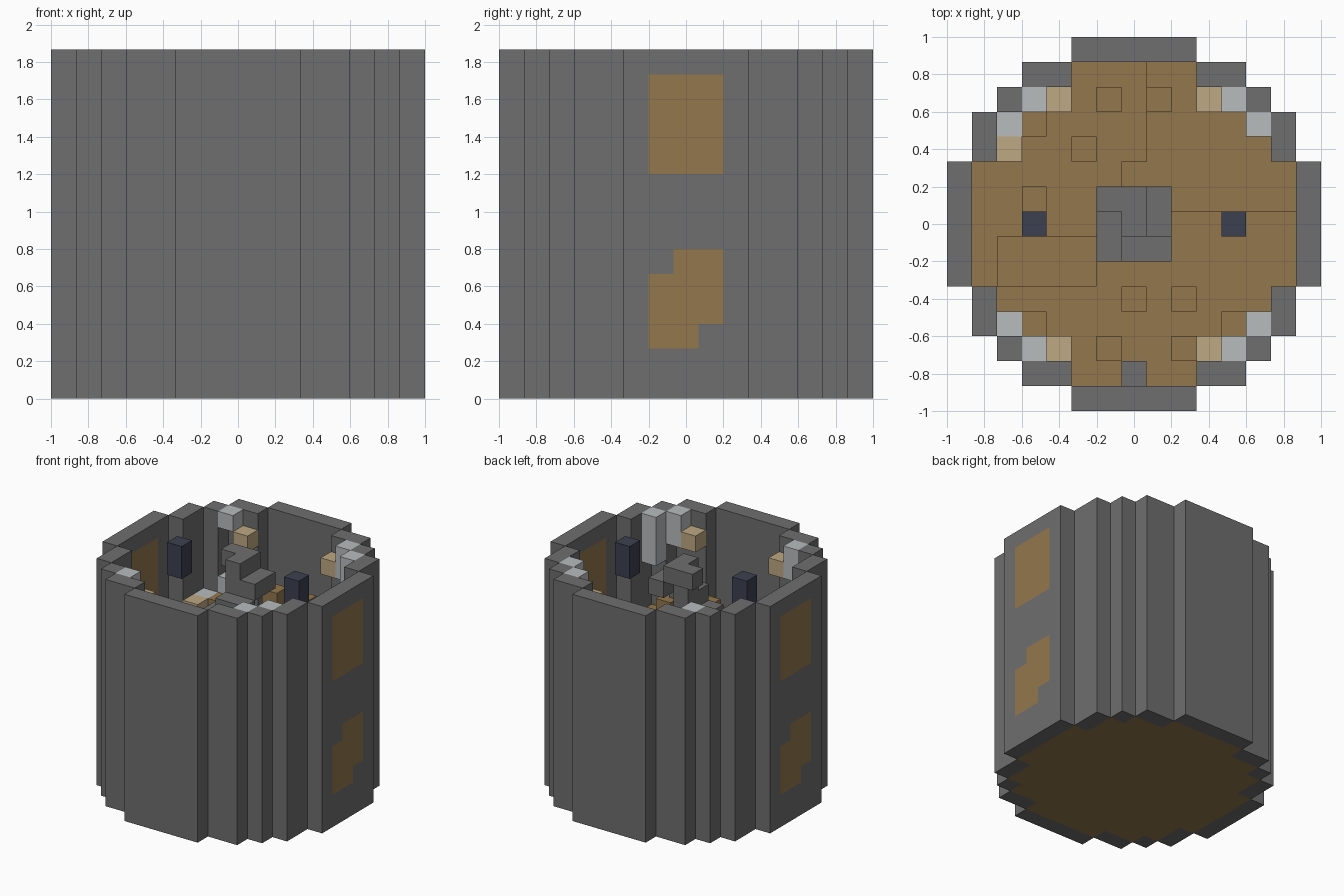
import bpy, bmesh, math
from mathutils import Vector

cube = bpy.data.objects.get("Cube")
if cube:
    bpy.data.objects.remove(cube, do_unlink=True)

U = 2 / 15      # size of one block
TOP = 14        # wall height in blocks


def material(name, rgb):
    m = bpy.data.materials.new(name)
    m.use_nodes = True
    m.diffuse_color = (*rgb, 1)
    m.node_tree.nodes["Principled BSDF"].inputs["Base Color"].default_value = (*rgb, 1)
    return m


STONE = material("grey stone", (0.156, 0.156, 0.156))
WOOD = material("brown wood", (0.292, 0.184, 0.074))
TAN = material("light tan", (0.515, 0.392, 0.223))
WHITE = material("pale grey", (0.479, 0.503, 0.515))
NAVY = material("dark navy", (0.045, 0.053, 0.08))

AXES = [Vector(a) * s for a in ((1, 0, 0), (0, 1, 0), (0, 0, 1)) for s in (1, -1)]


def blocks(name, cells, mats, rule=lambda c: 0):
    """Skin a set of unit blocks with its exposed faces only."""
    cells = set(cells)
    bm = bmesh.new()
    for c in cells:
        centre = Vector(c) + Vector((0, 0, 0.5))
        for n in AXES:
            if tuple(int(a + b) for a, b in zip(c, n)) in cells:
                continue
            u = Vector((n.y, n.z, n.x))
            v = n.cross(u)
            corners = [centre + (n + u * i + v * j) / 2
                       for i, j in ((-1, -1), (1, -1), (1, 1), (-1, 1))]
            f = bm.faces.new([bm.verts.new(p * U) for p in corners])
            f.material_index = rule(c)
    bmesh.ops.remove_doubles(bm, verts=bm.verts, dist=U / 100)
    bmesh.ops.dissolve_limit(bm, angle_limit=math.radians(1), verts=bm.verts,
                             edges=bm.edges, delimit={'MATERIAL'})
    me = bpy.data.meshes.new(name)
    bm.to_mesh(me)
    bm.free()
    for m in mats:
        me.materials.append(m)
    ob = bpy.data.objects.new(name, me)
    bpy.context.collection.objects.link(ob)
    return ob


def column(x, y, low, high):
    return [(x, y, z) for z in range(low, high)]


def disc(half_widths):
    """Cells of a stepped circle, given the half width of each row."""
    n = len(half_widths) - 1
    return {(x, y) for y in range(-n, n + 1)
            for x in range(-half_widths[abs(y)], half_widths[abs(y)] + 1)}


outer = disc([7, 7, 7, 6, 6, 5, 4, 2])
inner = disc([6, 6, 6, 5, 5, 4, 2])
shaft = {(x, y) for x in (-1, 0, 1) for y in (-1, 0, 1)}


# Round wall with wooden panels on both sides
def panel(c):
    x, y, z = c
    if abs(x) != 7 or abs(y) > 1:
        return 0
    side = y if x > 0 else -y
    lower = z in (3, 4) or (z == 2 and side <= 0) or (z == 5 and side >= 0)
    return int(lower or 9 <= z <= 12)


blocks("wall", [c for x, y in outer - inner for c in column(x, y, 0, TOP)],
       [STONE, WOOD], panel)

# Ground floor and uneven upper floor around the stair shaft
blocks("ground_floor", [(x, y, 0) for x, y in inner], [WOOD])


def floor_top(x, y):
    if (x, y) in {(-1, 5), (1, 5)}:
        return 10
    if (x, y) in {(-1, -5), (2, -5), (0, -3), (2, -3), (-2, 3), (-4, 1),
                  (-4, 4), (-4, -4), (4, -4)}:
        return 9
    if (y >= 1 and x >= 2) or (y >= 3 and x >= 1) or (y == 2 and x >= 0):
        return 9
    if -5 <= x <= -2 and y in (-1, -2):
        return 9
    return 8


blocks("upper_floor", [c for x, y in inner - shaft - {(0, -6)}
                       for c in column(x, y, 7, floor_top(x, y))], [WOOD])
blocks("floor_stone", column(0, -6, 7, 9), [STONE])

# Spiral stair: a central post with a two-block tread on each level
treads = [((0, 1), (-1, 1)), ((1, 0), (1, 1)), ((0, -1), (1, -1)), ((-1, 0), (-1, -1))]
stair = column(0, 0, 1, TOP)
for z in range(1, TOP):
    stair += [(x, y, z) for x, y in treads[(TOP - 1 - z) % 4]]
blocks("spiral_stair", stair, [STONE])

# Hanging dark blocks
for side, x in (("left", 4), ("right", -4)):
    blocks(side + "_dark_block", column(x, 0, 12, 14), [NAVY])

# Pale and tan blocks in the four corners
pale = [(4, 5, 12, 14), (5, 4, 12, 14), (4, -5, 12, 14), (5, -4, 11, 14),
        (-4, -5, 12, 14), (-5, -4, 8, 9), (-4, 5, 13, 14), (-4, 5, 8, 10),
        (-5, 4, 8, 9)]
blocks("pale_blocks", [c for p in pale for c in column(*p)], [WHITE])
tan = [(x, y, 12) for x in (3, -3) for y in (5, -5)] + [(-5, 3, 8)]
blocks("tan_blocks", tan, [TAN])
